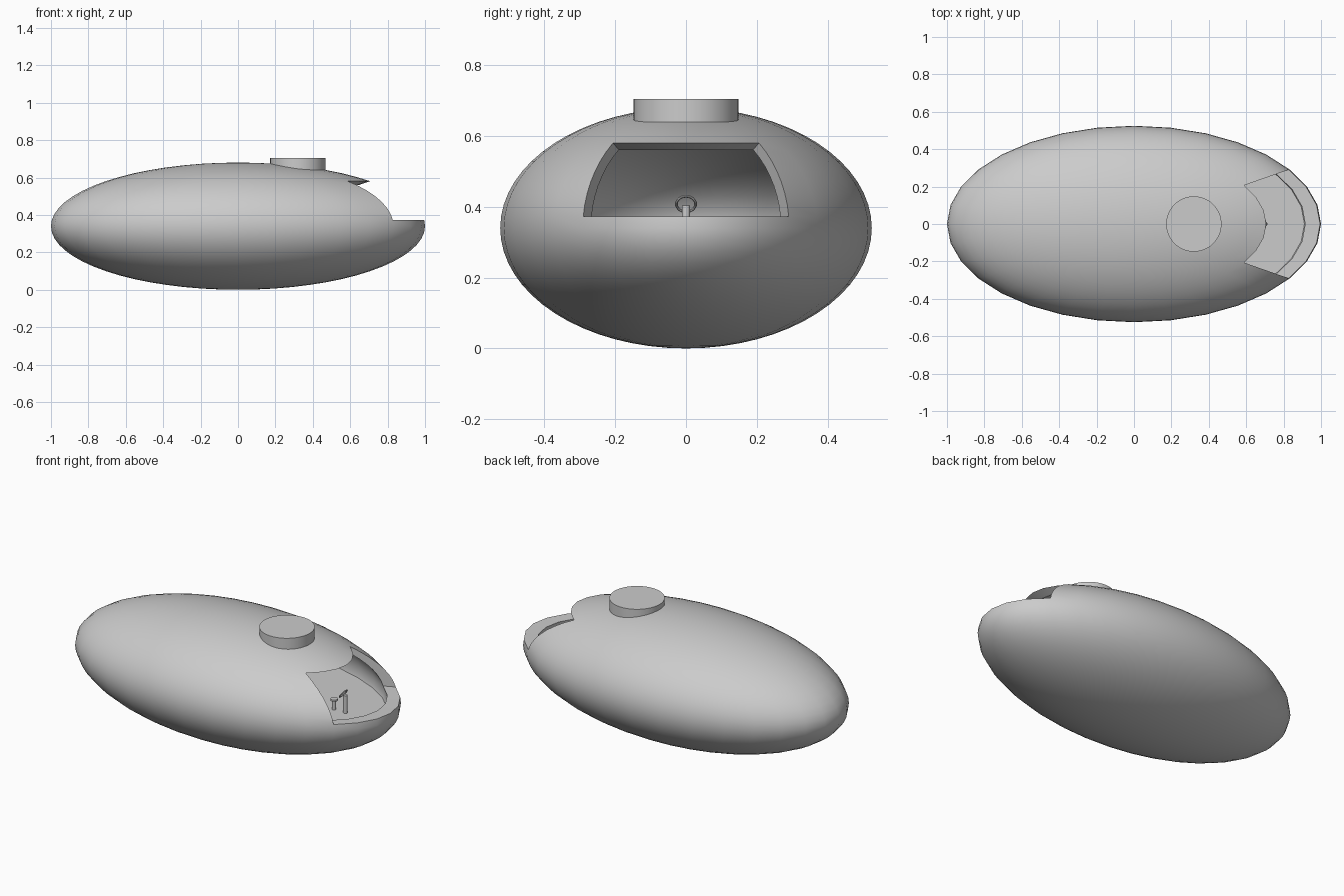
import bpy, bmesh, math
from mathutils import Matrix, Vector

cube = bpy.data.objects.get("Cube")
if cube:
    bpy.data.objects.remove(cube)

CENTRE = Vector((0, 0, 0.34))
RADII = (1.0, 0.525, 0.34)
INNER = 0.92        # inner skin relative to the outer skin
FLOOR_Z = 0.30

grey = bpy.data.materials.new("hull grey")
grey.use_nodes = True
colour = (0.6, 0.6, 0.6, 1)
grey.diffuse_color = colour
grey.node_tree.nodes["Principled BSDF"].inputs["Base Color"].default_value = colour


def finish(obj):
    """Give the part its material and smooth shading with sharp edges kept."""
    obj.data.materials.clear()
    obj.data.materials.append(grey)
    bpy.ops.object.select_all(action='DESELECT')
    obj.select_set(True)
    bpy.context.view_layer.objects.active = obj
    bpy.ops.object.shade_smooth_by_angle(angle=math.radians(30))
    return obj


def cylinder(name, x, bottom, top, radius, sides=32):
    bpy.ops.mesh.primitive_cylinder_add(vertices=sides, radius=radius, depth=top - bottom,
                                        location=(x, 0, (bottom + top) / 2))
    obj = bpy.context.object
    obj.name = name
    return finish(obj)


# Hull: hollow ellipsoid with a cockpit opening left out of its grid
bm = bmesh.new()
bmesh.ops.create_uvsphere(bm, u_segments=32, v_segments=32, radius=1)


def in_opening(face):
    c = face.calc_center_median().normalized()
    lat = math.degrees(math.asin(c.z))
    lon = math.degrees(math.atan2(c.y, c.x))
    return 5.6 < lat < 45 and abs(lon) < 33.75


bmesh.ops.delete(bm, geom=[f for f in bm.faces if in_opening(f)], context='FACES')
rim = [e for e in bm.edges if e.is_boundary]
copy = bmesh.ops.duplicate(bm, geom=bm.verts[:] + bm.edges[:] + bm.faces[:])
skin = copy["geom"]
bmesh.ops.scale(bm, vec=(INNER,) * 3, verts=[g for g in skin if isinstance(g, bmesh.types.BMVert)])
bmesh.ops.reverse_faces(bm, faces=[g for g in skin if isinstance(g, bmesh.types.BMFace)])
for edge in rim:
    # Join each outer rim edge to its scaled twin
    twin = copy["edge_map"][edge]
    a, b = edge.verts
    c, d = twin.verts
    if (a.co * INNER - c.co).length > 1e-4:
        c, d = d, c
    bm.faces.new((a, b, d, c))
bmesh.ops.recalc_face_normals(bm, faces=bm.faces[:])
bmesh.ops.transform(bm, matrix=Matrix.Translation(CENTRE) @ Matrix.Diagonal((*RADII, 1)), verts=bm.verts[:])
mesh = bpy.data.meshes.new("hull")
bm.to_mesh(mesh)
bm.free()
hull = bpy.data.objects.new("hull", mesh)
bpy.context.collection.objects.link(hull)
finish(hull)

# Cabin floor, reaching just into the hull wall
drop = (FLOOR_Z - CENTRE.z) / (RADII[2] * INNER)
reach = 0.94 * math.sqrt(1 - drop ** 2)
floor = cylinder("cabin_floor", 0, FLOOR_Z - 0.02, FLOOR_Z, 1)
floor.scale = (RADII[0] * reach, RADII[1] * reach, 1)

# Roof hatch
cylinder("roof_hatch", 0.32, 0.63, 0.705, 0.148, 64)

# Pilot stool
cylinder("stool_stem", 0.628, FLOOR_Z, 0.355, 0.011, 16)
cylinder("stool_seat", 0.628, 0.353, 0.363, 0.02, 24)

# Steering column and tilted wheel
cylinder("steering_column", 0.702, FLOOR_Z, 0.404, 0.012, 16)
bpy.ops.mesh.primitive_torus_add(major_segments=32, minor_segments=8, major_radius=0.027,
                                 minor_radius=0.004, location=(0.688, 0, 0.408),
                                 rotation=(0, math.radians(-54), 0))
wheel = bpy.context.object
wheel.name = "steering_wheel"
finish(wheel)
